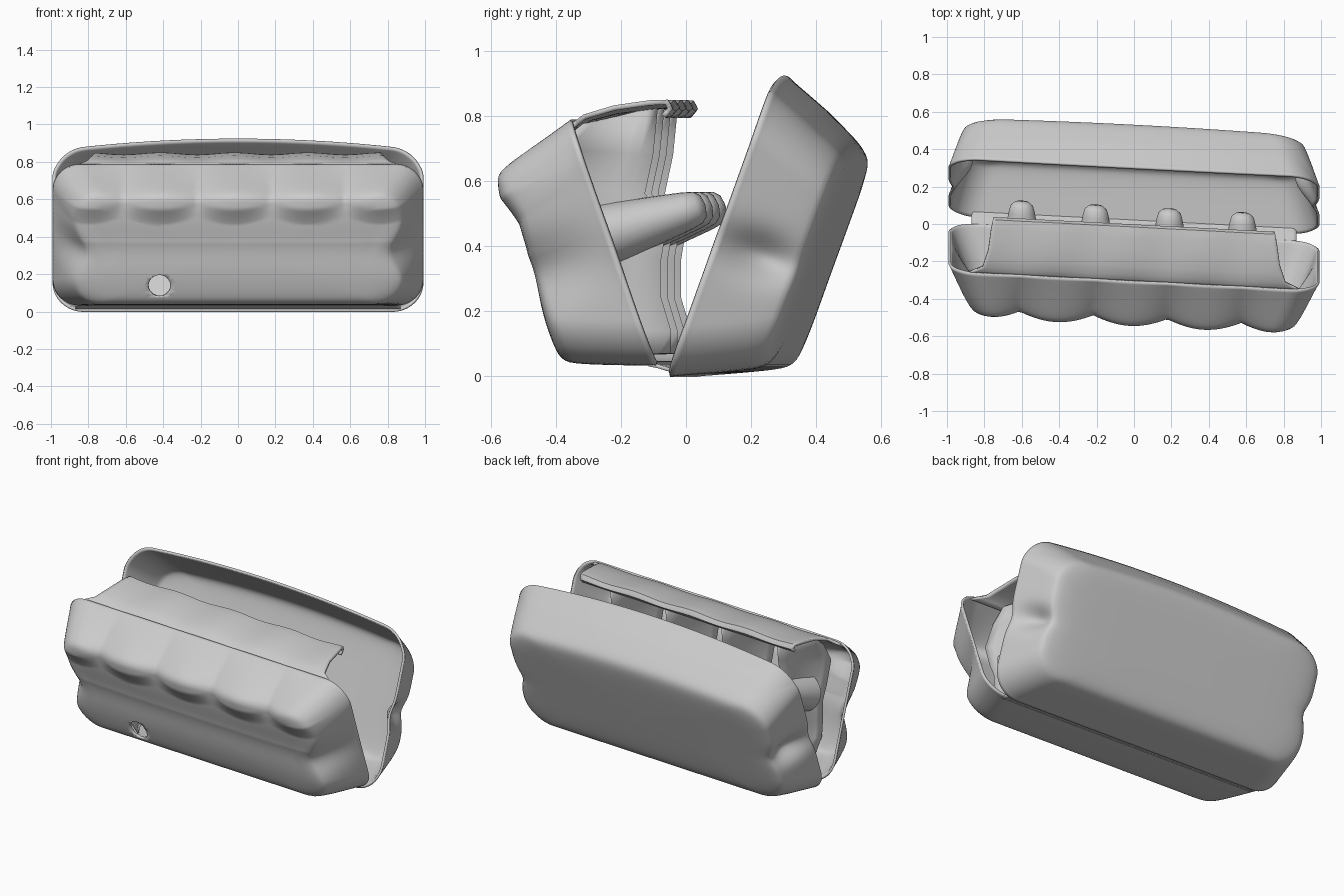
import bpy, bmesh, math
from mathutils import Vector

if "Cube" in bpy.data.objects:
    bpy.data.objects.remove(bpy.data.objects["Cube"])

SKEW = -0.052          # the carton sits slightly turned


def clamp(x, a, b):
    return max(a, min(b, x))


def bump(x, c, s):
    return math.exp(-((x - c) / s) ** 2)


def finish(bm, name, thick=0.0, angle=60):
    for v in bm.verts:
        v.co.y += SKEW * v.co.x
    bmesh.ops.recalc_face_normals(bm, faces=bm.faces)
    me = bpy.data.meshes.new(name)
    bm.to_mesh(me)
    bm.free()
    ob = bpy.data.objects.new(name, me)
    bpy.context.collection.objects.link(ob)
    if thick:
        m = ob.modifiers.new("thickness", 'SOLIDIFY')
        m.thickness = thick
        m.offset = 0
    bpy.ops.object.select_all(action='DESELECT')
    ob.select_set(True)
    bpy.context.view_layer.objects.active = ob
    bpy.ops.object.shade_smooth_by_angle(angle=math.radians(angle))
    return ob


def grid(bm, fn, nu, nv):
    vs = [[bm.verts.new(fn(i / nu, j / nv)) for j in range(nv + 1)] for i in range(nu + 1)]
    for i in range(nu):
        for j in range(nv):
            bm.faces.new((vs[i][j], vs[i + 1][j], vs[i + 1][j + 1], vs[i][j + 1]))


def shell(origin, vdir, wdir, mid, depth, floor, rim, radius, shape):
    """Rounded-rectangle dish: flat floor, sloping walls up to an open rim."""
    f = 0.70

    def fn(a, b):
        s, t = 2 * a - 1, 2 * b - 1
        r = max(abs(s), abs(t))
        x = (r - f) / (1 - f)
        soft = 0.5 * (x + math.sqrt(x * x + 0.045))
        k = min(r / f, 1)
        g = clamp(x, 0, 1)
        hu = floor[0] * k + (rim[0] - floor[0]) * g
        hv = floor[1] * k + (rim[1] - floor[1]) * g
        n = max(r, 1e-6)
        pu, pv = s / n * hu, t / n * hv
        c = min(radius, hv * 0.5) * k
        q = Vector((clamp(pu, -hu + c, hu - c), clamp(pv, -hv + c, hv - c)))
        d = Vector((pu, pv)) - q
        if d.length > 1e-6:
            d = d.normalized() * min(d.length, c)
        p = q + d
        w = depth * clamp(1 - soft, 0, 1)
        u, v, w = shape(p.x, p.y + mid, w)
        return (u, origin[0] + v * vdir[0] + w * wdir[0],
                origin[1] + v * vdir[1] + w * wdir[1])

    bm = bmesh.new()
    grid(bm, fn, 104, 104)
    return bm


# Egg tray, leaning forward, with a row of round cups and a pinched waist
def tray_shape(u, v, w):
    k = clamp(w / 0.27, 0, 1)
    cup = abs(math.cos(math.pi * (u + 0.02) / 0.395)) ** 0.9
    edge = 0.55 - 0.05 * cup                       # wavy lower edge of the cups
    a = 0.055 * cup * clamp((v - edge) / 0.07, 0, 1) * bump(v, 0.61, 0.13) * k ** 0.5
    sag = 0.02 * bump(v, 0.38, 0.12) * k * clamp((0.95 - abs(u)) / 0.2, 0, 1)
    high = 0.035 * clamp((v - 0.4) / 0.2, 0, 1) * k
    u -= math.copysign(0.07 * bump(v, 0.34, 0.1) * k, u) * clamp((abs(u) - 0.6) / 0.25, 0, 1)
    return u, v + 0.5 * a, w + 0.75 * a - sag - high


bm = shell((-0.06, 0.08), (-0.33, 0.945), (-0.945, -0.33), 0.35, 0.29,
           (0.87, 0.29), (0.985, 0.395), 0.14, tray_shape)
# Torn hole low on the front, its border rounded off
C, R = Vector((-0.42, 0, 0.14)), 0.058


def off(p):
    return Vector((p.x, 0, p.z)) - C


hole = [f for f in bm.faces if f.calc_center_median().y < -0.3 and off(f.calc_center_median()).length < R]
bmesh.ops.delete(bm, geom=hole, context='FACES')
for v in bm.verts:
    if v.is_boundary and v.co.y < -0.3 and off(v.co).length < 1.6 * R:
        d = C + off(v.co).normalized() * R
        v.co.x, v.co.z = d.x, d.z
finish(bm, "egg_tray", 0.014)


# Lid, leaning back, with dented ends and a bowed upper rim
def lid_shape(u, v, w):
    k = clamp(w / 0.12, 0, 1)
    e = clamp((abs(u) - 0.6) / 0.3, 0, 1)
    u -= math.copysign(0.07 * bump(v, 0.36, 0.07) * bump(w, 0.14, 0.12) * e, u)
    top = clamp((v - 0.5) / 0.3, 0, 1)
    v -= 0.06 * u * u * top
    w -= 0.025 * (1 - u * u) * top * (1 - k)
    return u, v, w


bm = shell((0.02, 0.08), (0.341, 0.94), (0.94, -0.341), 0.402, 0.285,
           (0.90, 0.355), (0.985, 0.482), 0.16, lid_shape)
finish(bm, "lid", 0.014)


# Sweep of a y-z profile along x, with a half-width at each profile point
def strip(name, pts, thick, wave=0.006):
    n = len(pts) - 1

    def fn(a, b):
        i = min(int(b * n), n - 1)
        t = b * n - i
        h, y, z = Vector(pts[i]).lerp(Vector(pts[i + 1]), t)
        u = (2 * a - 1) * h
        return (u, y, z + wave * math.cos(2 * math.pi * (u + 0.02) / 0.395) * math.sin(math.pi * b))
    bm = bmesh.new()
    grid(bm, fn, 80, n * 2)
    return finish(bm, name, thick)


strip("hinge", [(0.86, -0.07, 0.036), (0.87, -0.04, 0.03), (0.87, 0.0, 0.018), (0.86, 0.02, 0.014)], 0.012, 0)
strip("closing_flap", [(0.90, -0.31, 0.765), (0.81, -0.27, 0.795), (0.78, -0.18, 0.82),
                       (0.765, -0.07, 0.835), (0.755, -0.02, 0.838),
                       (0.75, -0.01, 0.82), (0.75, -0.03, 0.80)], 0.016)

# Dividers between the cells: thin at the ridge, wide at the tray floor
ridge = [(-0.06, 0.83), (-0.075, 0.68), (-0.10, 0.56), (-0.03, 0.48), (-0.05, 0.36),
         (-0.05, 0.24), (-0.02, 0.14), (-0.02, 0.07)]
base = [(-0.28, 0.775), (-0.37, 0.70), (-0.44, 0.58), (-0.40, 0.45), (-0.36, 0.36),
        (-0.36, 0.24), (-0.35, 0.14), (-0.29, 0.06)]
POSTS = (-0.60, -0.205, 0.19, 0.58)
for n, px in enumerate(POSTS, 1):
    bm = bmesh.new()

    def web(a, b):
        j = round(b * (len(ridge) - 1))
        s = 2 * a - 1
        k = abs(s)
        p = Vector(ridge[j]).lerp(Vector(base[j]), k)
        return (px + math.copysign(0.015 + 0.09 * k ** 2, s) * (1 if k > 0.01 else 0), p.x, p.y)
    grid(bm, web, 16, len(ridge) - 1)
    finish(bm, "divider_%d" % n, 0.008)

    # Tapered post standing up from the tray
    start, tip = Vector((px, -0.30, 0.41)), Vector((px, 0.09, 0.525))
    axis = (tip - start).normalized()
    side = Vector((1, 0, 0))
    up = axis.cross(side)
    prof = [(0.0, 0.135), (0.3, 0.11), (0.6, 0.088), (0.85, 0.07), (0.94, 0.06), (0.985, 0.04), (1.0, 0.005)]

    def post(a, b):
        t, r = prof[round(b * (len(prof) - 1))]
        th = 2 * math.pi * a
        return start.lerp(tip, t) + (side * math.cos(th) - up * math.sin(th) * 0.85) * r
    bm = bmesh.new()
    grid(bm, post, 24, len(prof) - 1)
    bmesh.ops.remove_doubles(bm, verts=bm.verts, dist=0.0005)
    finish(bm, "post_%d" % n)
